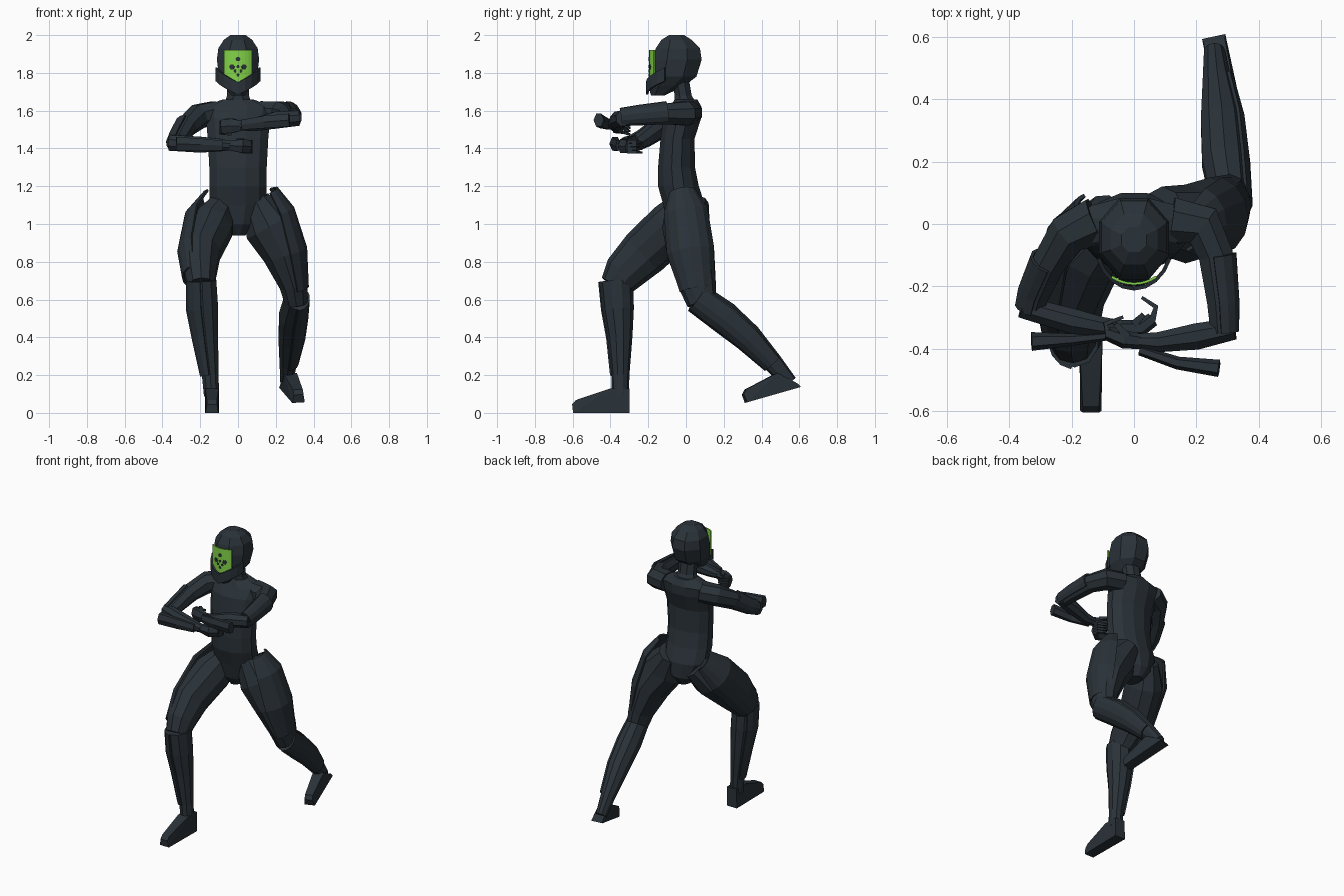
import bpy, bmesh, math
from mathutils import Vector
pi = math.pi


def material(name, rgb):
    m = bpy.data.materials.new(name)
    m.diffuse_color = (*rgb, 1)
    return m


SUIT = material("dark slate", (0.023, 0.032, 0.040))
GREEN = material("visor green", (0.23, 0.66, 0.065))


def finish(name, bm, mat=SUIT, thick=0):
    bmesh.ops.recalc_face_normals(bm, faces=bm.faces)
    me = bpy.data.meshes.new(name)
    bm.to_mesh(me)
    bm.free()
    me.materials.append(mat)
    ob = bpy.data.objects.new(name, me)
    bpy.context.collection.objects.link(ob)
    if thick:
        s = ob.modifiers.new("thickness", 'SOLIDIFY')
        s.thickness, s.offset = thick, 0
    return ob


def loft(name, rows, n=8, ref=(1, 0, 0), flat=False, arc=None, grow=0, thick=0):
    """Skin rings (x, y, z, half_width, half_depth); arc=(middle, spread) gives an open shell."""
    bm = bmesh.new()
    pts = [Vector(r[:3]) for r in rows]
    rings = []
    for i, r in enumerate(rows):
        if flat:
            u, v = Vector((1, 0, 0)), Vector((0, 1, 0))
        else:
            t = (pts[min(i + 1, len(pts) - 1)] - pts[max(i - 1, 0)]).normalized()
            u = Vector(ref) - t * t.dot(Vector(ref))
            u.normalize()
            v = t.cross(u)
        if arc:
            angles = [arc[0] + arc[1] * (2 * k / (n - 1) - 1) for k in range(n)]
            s = 1
        else:
            angles = [2 * pi * (k + .5) / n for k in range(n)]
            s = 1 / math.cos(pi / n)
        rings.append([bm.verts.new(pts[i] + u * (r[3] + grow) * s * math.cos(a)
                                   + v * (r[4] + grow) * s * math.sin(a)) for a in angles])
    for a, b in zip(rings, rings[1:]):
        for k in range(n - 1 if arc else n):
            j = (k + 1) % n
            bm.faces.new((a[k], a[j], b[j], b[k]))
    if not arc:
        bm.faces.new(rings[0])
        bm.faces.new(rings[-1])
    return finish(name, bm, thick=thick)


def band(name, rx, ry, spread, low, high, thick, mat=SUIT, n=8):
    """Curved plate around the face; low and high give z from the angle off centre."""
    bm = bmesh.new()
    cols = []
    for k in range(n + 1):
        a = spread * (2 * k / n - 1)
        x, y = rx * math.sin(a), -.055 - ry * math.cos(a)
        cols.append([bm.verts.new((x, y, f(abs(a)))) for f in (low, high)])
    for a, b in zip(cols, cols[1:]):
        bm.faces.new((a[0], b[0], b[1], a[1]))
    return finish(name, bm, mat, thick)


def hull(name, pts):
    bm = bmesh.new()
    for p in pts:
        bm.verts.new(p)
    bmesh.ops.convex_hull(bm, input=bm.verts)
    return finish(name, bm)


# Torso and neck
loft("torso", [(0, 0, .94, .04, .06), (0, 0, 1.0, .10, .10), (0, -.01, 1.1, .15, .11),
               (0, -.04, 1.2, .152, .108), (0, -.05, 1.3, .152, .098), (0, -.045, 1.45, .16, .09),
               (0, -.02, 1.56, .17, .10), (0, 0, 1.62, .185, .082), (0, 0, 1.66, .08, .06)],
     n=12, flat=True)
loft("neck", [(0, 0, 1.63, .075, .06), (0, -.015, 1.68, .058, .045), (0, -.03, 1.77, .058, .045)], flat=True)

# Helmet, visor and chin guard
loft("helmet", [(0, -.15, 1.68, .035, .035), (0, -.105, 1.73, .07, .095), (0, -.065, 1.78, .10, .12),
                (0, -.047, 1.87, .112, .130), (0, -.043, 1.93, .104, .117),
                (0, -.05, 1.975, .075, .08), (0, -.05, 2.0, .04, .04)], n=8, flat=True)
band("visor", .13, .136, .58, lambda a: 1.755, lambda a: 1.92, .008, GREEN)
band("chin_guard", .122, .152, 1.2, lambda a: 1.685 + .06 * a, lambda a: 1.75 + .065 * a, .012)

# Dark spots on the visor
for sx, sz, r in ((0, 1.833, .009), (0, 1.873, .013), (-.032, 1.832, .015),
                  (.032, 1.832, .015), (-.016, 1.81, .008), (.016, 1.81, .008), (0, 1.79, .009)):
    bm = bmesh.new()
    bm.faces.new([bm.verts.new((x, -.0605 - .136 * math.sqrt(1 - (x / .13) ** 2), sz + r * math.sin(k * pi / 3)))
                  for k in range(6) for x in [sx + r * math.cos(k * pi / 3)]])
    finish("visor_spot", bm, thick=.003)

# Forward leg (negative x) and rear leg (positive x)
thigh_f = [(-.08, .01, 1.09, .075, .10), (-.14, -.07, .99, .115, .13), (-.20, -.22, .85, .105, .125),
           (-.20, -.33, .74, .085, .105), (-.195, -.375, .67, .07, .08)]
shin_f = [(-.19, -.37, .70, .075, .085), (-.185, -.36, .55, .08, .080), (-.17, -.35, .4, .065, .063),
          (-.147, -.347, .2, .044, .045), (-.14, -.348, .09, .04, .043)]
thigh_r = [(.09, .01, 1.12, .08, .105), (.165, .0, .99, .135, .12), (.243, .025, .85, .113, .12),
           (.295, .06, .68, .075, .095), (.31, .085, .58, .06, .075)]
shin_r = [(.31, .06, .61, .06, .075), (.29, .2, .51, .072, .08), (.28, .33, .40, .066, .07),
          (.265, .46, .265, .045, .050), (.257, .55, .16, .033, .038)]
for tag, thigh, shin, out in (("forward", thigh_f, shin_f, pi), ("rear", thigh_r, shin_r, 0)):
    loft(tag + "_thigh", thigh, 10)
    loft(tag + "_shin", shin, 10)
    front = .35 if out == 0 else -.35
    loft(tag + "_shin_guard", shin[:4], 6, arc=(out + front, 1.1), grow=.006, thick=.01)
# Thigh guards on the outer sides
loft("forward_thigh_guard", [(-.14, .035, 1.13, .045, .07), (-.18, -.06, 1.02, .095, .115),
                             (-.205, -.22, .85, .105, .12), (-.20, -.34, .72, .085, .09)],
     7, arc=(pi, 1.2), grow=.006, thick=.012)
loft("rear_thigh_guard", [(.155, -.02, 1.17, .05, .06), (.20, 0, 1.06, .09, .11),
                          (.247, .025, .85, .11, .12), (.295, .06, .65, .07, .085)],
     7, arc=(0, 1.3), grow=.006, thick=.012)


# Feet: wedge from heel to toe, as (distance, height, half width)
def foot(name, heel, along, up, ankle):
    side = Vector(along).cross(Vector(up)).normalized()
    shape = ankle + [(0, 0, .038), (.30, 0, .034), (.285, .068, .026), (.305, .045, .026)]
    hull(name, [Vector(heel) + Vector(along).normalized() * d + Vector(up).normalized() * h + side * w * s
                for d, h, w in shape for s in (-1, 1)])


foot("forward_foot", (-.138, -.298, 0), (0, -1, 0), (0, 0, 1), [(0, .13, .036), (.10, .13, .036)])
foot("rear_foot", (.255, .60, .135), (.065, -.28, -.08), (0, -.28, .96), [(.008, .02, .034), (.10, .105, .036)])

# Arms, raised across the chest
Z = (0, 0, 1)
arm_l = [(.12, .01, 1.59, .06, .075), (.22, -.005, 1.585, .063, .068), (.262, -.1, 1.583, .055, .055),
         (.28, -.25, 1.57, .048, .046), (.285, -.345, 1.56, .042, .04)]
arm_r = [(-.12, .01, 1.59, .06, .075), (-.21, -.03, 1.57, .063, .065), (-.27, -.12, 1.52, .055, .053),
         (-.315, -.22, 1.45, .045, .046), (-.33, -.27, 1.425, .04, .04)]
loft("left_upper_arm", arm_l, ref=Z)
loft("right_upper_arm", arm_r, ref=Z)
loft("left_arm_guard", arm_l[2:], 6, ref=Z, arc=(-pi / 2 + .5, 1.2), grow=.008, thick=.01)
loft("right_arm_guard", arm_r[2:], 6, ref=Z, arc=(pi / 2 - .5, 1.2), grow=.008, thick=.01)
loft("left_forearm", [(.32, -.335, 1.56, .04, .035), (.2, -.36, 1.55, .045, .042),
                      (.08, -.378, 1.525, .034, .032), (.01, -.375, 1.52, .025, .024)], ref=Z)
loft("right_forearm", [(-.36, -.265, 1.43, .042, .035), (-.2, -.31, 1.42, .042, .04),
                       (-.1, -.33, 1.418, .034, .032), (-.04, -.332, 1.415, .025, .024)], ref=Z)
# Forearm plates standing off the front
loft("left_forearm_plate", [(.02, -.405, 1.525, .026, .014), (.14, -.445, 1.54, .033, .018),
                            (.272, -.462, 1.55, .034, .024)], 6, ref=Z)
loft("right_forearm_plate", [(-.08, -.358, 1.415, .026, .012), (-.2, -.37, 1.42, .033, .017),
                             (-.328, -.376, 1.425, .036, .026)], 6, ref=Z)

# Hands with curled fingers
loft("left_hand", [(.02, -.375, 1.52, .025, .022), (-.03, -.37, 1.52, .038, .025),
                   (-.085, -.35, 1.515, .036, .02)], 6, ref=Z)
loft("right_hand", [(-.05, -.332, 1.415, .024, .022), (.02, -.335, 1.413, .036, .024),
                    (.06, -.305, 1.41, .034, .02)], 6, ref=Z)
for k in range(4):
    dz = .018 * (k - 1.5)
    loft("left_finger", [(-.08, -.352, 1.515 + dz, .009, .011), (-.092, -.32, 1.51 + dz, .008, .008),
                         (-.035, -.298, 1.5 + dz, .005, .005)], 4, ref=Z)
    loft("right_finger", [(.058, -.308, 1.41 + dz, .009, .011), (.07, -.265, 1.408 + dz, .008, .008),
                          (.025, -.235, 1.405 + dz, .005, .005)], 4, ref=Z)
loft("left_thumb", [(-.02, -.36, 1.545, .012, .012), (-.06, -.32, 1.55, .008, .008)], 4, ref=Z)
loft("right_thumb", [(0, -.32, 1.44, .012, .012), (.03, -.29, 1.445, .008, .008)], 4, ref=Z)
